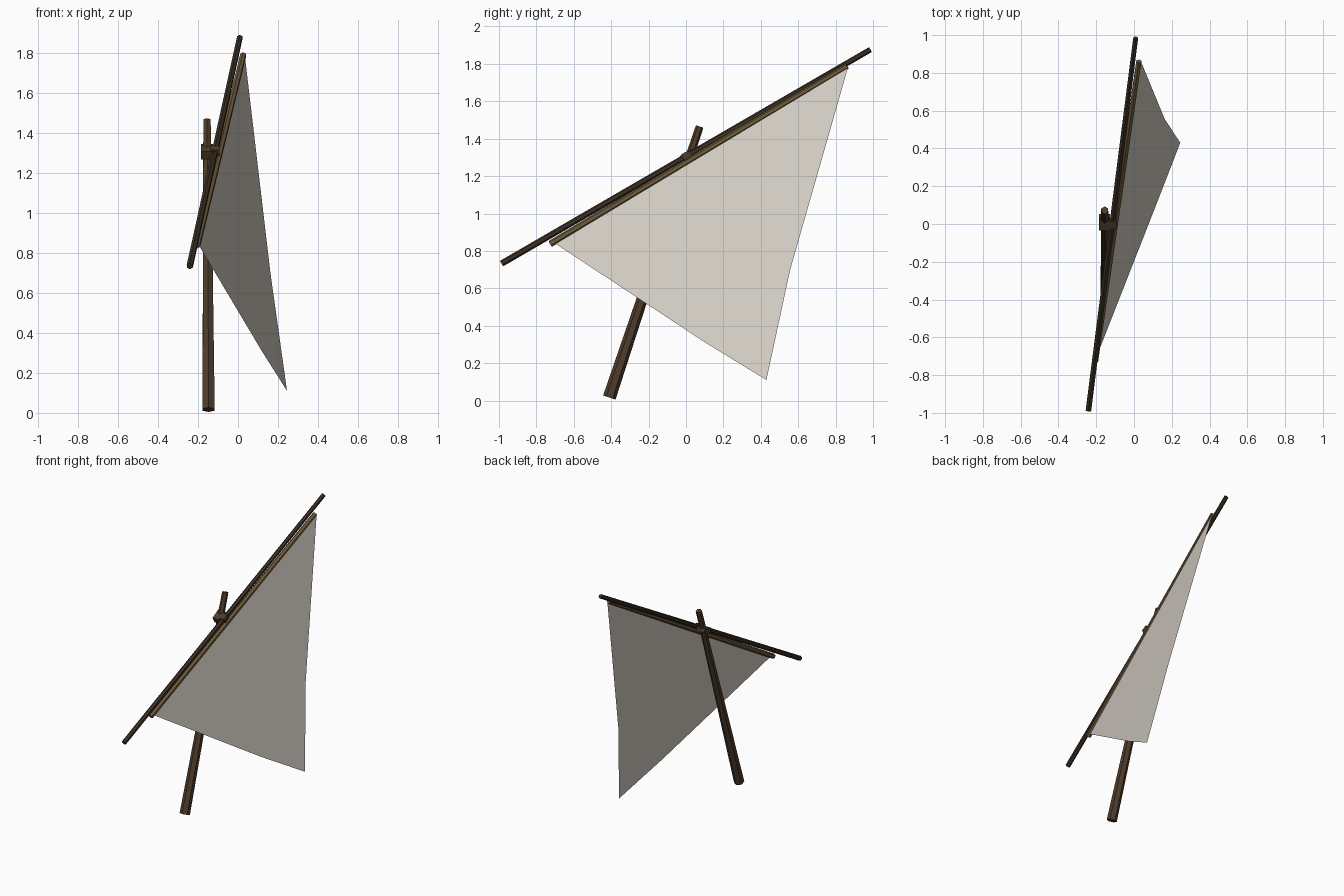
import bpy, bmesh, math
from mathutils import Vector, Matrix

if "Cube" in bpy.data.objects:
    bpy.data.objects.remove(bpy.data.objects["Cube"])


def material(name, rgb):
    m = bpy.data.materials.new(name)
    m.diffuse_color = (*rgb, 1)
    m.use_nodes = True
    m.node_tree.nodes["Principled BSDF"].inputs["Base Color"].default_value = m.diffuse_color
    return m


WOOD = material("brown wood", (0.075, 0.045, 0.024))
DARK = material("dark wood", (0.045, 0.030, 0.018))
ROPE = material("olive rope", (0.16, 0.108, 0.045))
CLOTH = material("pale canvas", (0.67, 0.63, 0.57))


def add_object(name, bm, mat):
    bmesh.ops.recalc_face_normals(bm, faces=bm.faces)
    me = bpy.data.meshes.new(name)
    bm.to_mesh(me)
    bm.free()
    me.materials.append(mat)
    ob = bpy.data.objects.new(name, me)
    bpy.context.collection.objects.link(ob)
    return ob


def spar(name, a, b, r1, r2, mat, sides=6):
    """Tapered straight pole from a to b."""
    a, b = Vector(a), Vector(b)
    d = b - a
    bm = bmesh.new()
    bmesh.ops.create_cone(bm, cap_ends=True, segments=sides,
                          radius1=r1, radius2=r2, depth=d.length)
    rot = d.to_track_quat('Z', 'Y').to_matrix().to_4x4()
    bmesh.ops.transform(bm, verts=bm.verts,
                        matrix=Matrix.Translation((a + b) / 2) @ rot)
    return add_object(name, bm, mat)


def block(name, centre, size, tilt, mat):
    """Box tilted about the x axis."""
    bm = bmesh.new()
    bmesh.ops.create_cube(bm, size=1)
    m = (Matrix.Translation(centre) @ Matrix.Rotation(tilt, 4, 'X')
         @ Matrix.Diagonal((*size, 1)))
    bmesh.ops.transform(bm, verts=bm.verts, matrix=m)
    return add_object(name, bm, mat)


# Leaning mast and slanted yard
spar("mast", (-0.147, -0.41, 0.016), (-0.155, 0.073, 1.465), 0.035, 0.021, WOOD)
spar("yard", (-0.241, -0.985, 0.733), (0.009, 0.985, 1.876), 0.017, 0.015, DARK)

# Lashings where the yard meets the mast
tilt = math.radians(30)
block("mast_lashing", (-0.155, 0.010, 1.305), (0.058, 0.075, 0.045), tilt, WOOD)
block("yard_lashing", (-0.115, 0.003, 1.308), (0.044, 0.045, 0.042), tilt, WOOD)

# Rolled edge of the sail under the yard
spar("sail_head_rope", (-0.205, -0.725, 0.838), (0.026, 0.862, 1.788),
     0.018, 0.016, ROPE)

# Triangular sail, slightly bent along its free edges
tack, peak, clew = (-0.197, -0.70, 0.84), (0.034, 0.868, 1.787), (0.245, 0.43, 0.11)
head_mid = (-0.081, 0.084, 1.313)
leech_mid, foot_mid = (0.162, 0.557, 0.70), (0.117, 0.10, 0.312)
bm = bmesh.new()
t, p, c, h, l, f = [bm.verts.new(v) for v in
                    (tack, peak, clew, head_mid, leech_mid, foot_mid)]
for tri in ((t, f, h), (h, f, l), (h, l, p), (f, c, l)):
    bm.faces.new(tri)
add_object("sail", bm, CLOTH)
